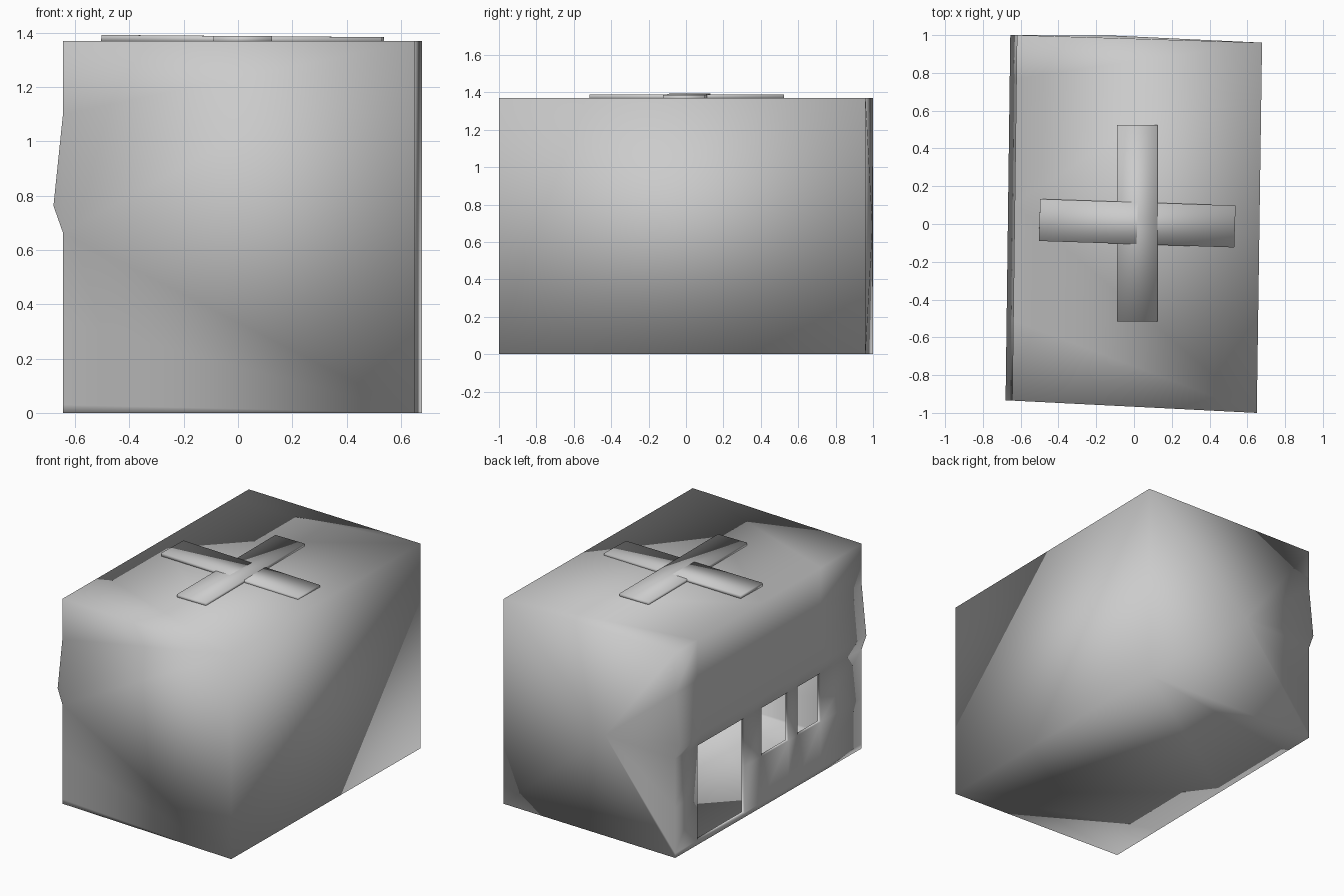
import bpy, bmesh, math
from mathutils import Vector

if "Cube" in bpy.data.objects:
    bpy.data.objects.remove(bpy.data.objects["Cube"])

H = 1.37
FL, FR = Vector((-0.645, -0.935, 0)), Vector((0.65, -1.0, 0))
BR, BL = Vector((0.678, 0.96, 0)), Vector((-0.62, 1.0, 0))
UP = Vector((0, 0, H))


def finish(bm, name):
    mesh = bpy.data.meshes.new(name)
    bm.to_mesh(mesh)
    bm.free()
    mesh.shade_smooth()
    ob = bpy.data.objects.new(name, mesh)
    bpy.context.collection.objects.link(ob)
    return ob


# Building shell: left wall is a grid with a ridge above the openings
bm = bmesh.new()
ys = [1.0, 0.77, 0.28, 0.105, -0.175, -0.27, -0.51, -0.935]
zs = [0, 0.03, 0.34, 0.664, 0.763, 1.10, H]
ridge = 4
holes = {(1, 1), (1, 2), (3, 2), (5, 2)}   # door (two cells) and two windows


def wall_point(y, k):
    p = BL.lerp(FL, (1.0 - y) / 1.935)
    return p + Vector((-0.035 if k == ridge else 0, 0, zs[k]))


grid = [[bm.verts.new(wall_point(y, k)) for k in range(len(zs))] for y in ys]
for i in range(len(ys) - 1):
    for k in range(len(zs) - 1):
        if (i, k) not in holes:
            bm.faces.new((grid[i][k], grid[i][k + 1], grid[i + 1][k + 1], grid[i + 1][k]))

# Remaining walls, floor and roof
fr, br = bm.verts.new(FR), bm.verts.new(BR)
fr2, br2 = bm.verts.new(FR + UP), bm.verts.new(BR + UP)
bm.faces.new((fr, br, br2, fr2))
bm.faces.new(grid[-1] + [fr2, fr])
bm.faces.new([c[0] for c in grid] + [fr, br])
bm.faces.new([c[-1] for c in grid] + [fr2, br2])

# Back wall: shallow fan around a slightly raised point
apex = bm.verts.new((-0.1, 0.997, 0.68))
rim = grid[0] + [br2, br]
for a, b in zip(rim, rim[1:] + rim[:1]):
    bm.faces.new((a, b, apex))
bmesh.ops.recalc_face_normals(bm, faces=bm.faces)

# Narrow reveals around the openings
edges = [e for e in bm.edges if e.is_boundary]
new = bmesh.ops.extrude_edge_only(bm, edges=edges)["geom"]
bmesh.ops.translate(bm, vec=(0.022, 0, 0),
                    verts=[g for g in new if isinstance(g, bmesh.types.BMVert)])
bmesh.ops.triangulate(bm, faces=[f for f in bm.faces if len(f.verts) > 4])
finish(bm, "building_shell")


# Crossed bars on the roof
def bar(name, loc, size, rot):
    b = bmesh.new()
    bmesh.ops.create_cube(b, size=1)
    bmesh.ops.scale(b, vec=size, verts=b.verts)
    ob = finish(b, name)
    ob.location, ob.rotation_euler = loc, rot


bar("roof_bar_long", (0.017, 0.004, 1.376), (0.215, 1.04, 0.025), (0, 0, 0))
bar("roof_bar_cross", (0.017, 0.004, 1.376), (1.035, 0.222, 0.025),
    (0, math.radians(0.45), math.radians(-1.9)))
